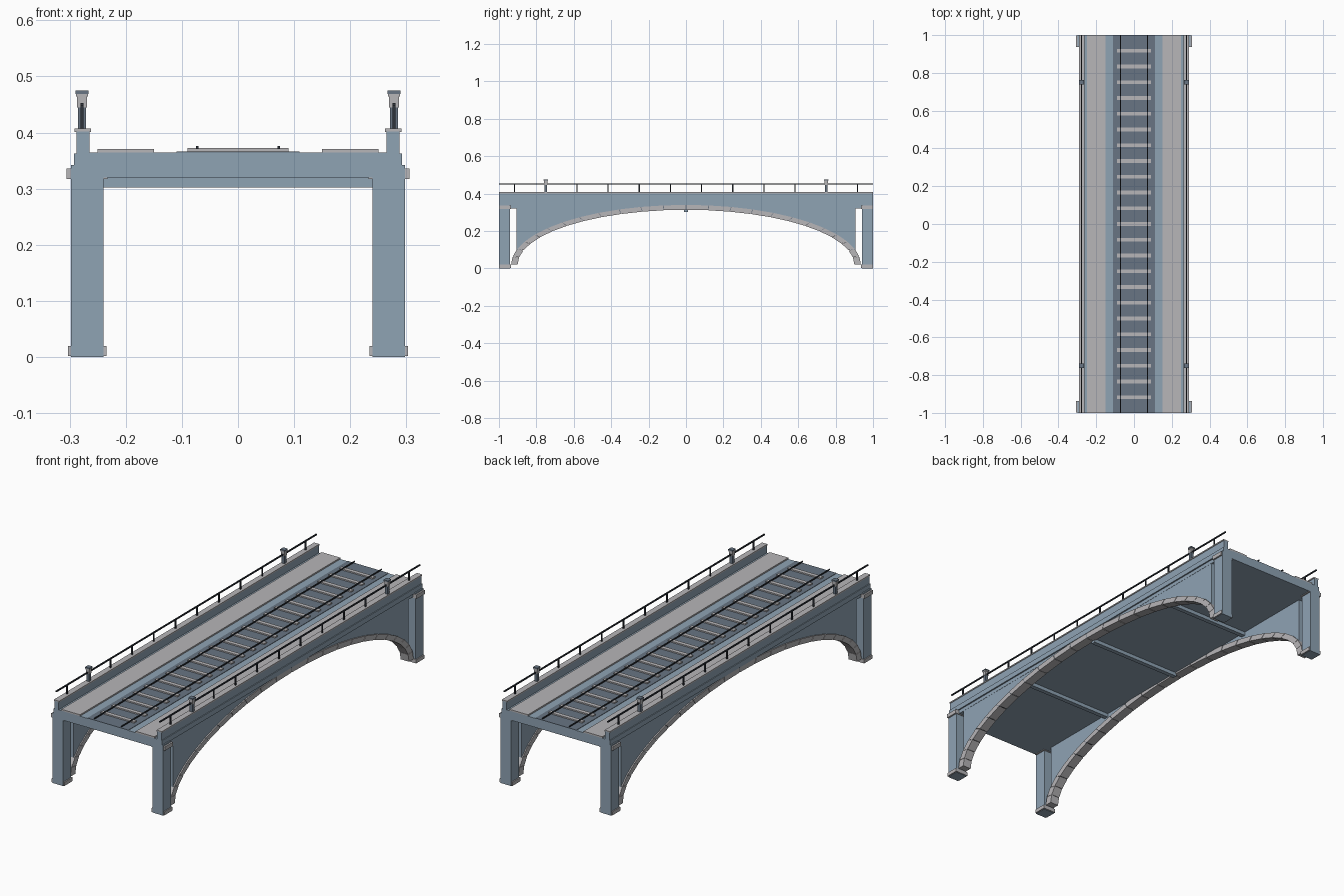
import bpy, bmesh, math

if "Cube" in bpy.data.objects:
    bpy.data.objects.remove(bpy.data.objects["Cube"])


def make_mat(name, rgb):
    m = bpy.data.materials.new(name)
    m.diffuse_color = (*rgb, 1)
    m.use_nodes = True
    m.node_tree.nodes["Principled BSDF"].inputs["Base Color"].default_value = m.diffuse_color
    return m


BLUE = make_mat("blue_stone", (0.275, 0.366, 0.456))
PALE = make_mat("pale_stone", (0.474, 0.465, 0.479))
SLATE = make_mat("slate_ballast", (0.138, 0.178, 0.227))
IRON = make_mat("dark_iron", (0.028, 0.034, 0.044))


def finish(bm, name, mat):
    bmesh.ops.recalc_face_normals(bm, faces=bm.faces)
    me = bpy.data.meshes.new(name)
    bm.to_mesh(me)
    bm.free()
    me.materials.append(mat)
    ob = bpy.data.objects.new(name, me)
    bpy.context.collection.objects.link(ob)
    return ob


def add_box(bm, x, y, z):
    vs = bmesh.ops.create_cube(bm, size=1)["verts"]
    for v in vs:
        for i, (a, b) in enumerate((x, y, z)):
            v.co[i] = a if v.co[i] < 0 else b


def boxes(name, mat, items):
    bm = bmesh.new()
    for it in items:
        add_box(bm, *it)
    return finish(bm, name, mat)


def add_prism(bm, pts, x0, x1):
    """Extrude a (y, z) outline from x0 to x1."""
    f = bm.faces.new([bm.verts.new((x0, y, z)) for y, z in pts])
    ext = bmesh.ops.extrude_face_region(bm, geom=[f])["geom"]
    for v in ext:
        if isinstance(v, bmesh.types.BMVert):
            v.co.x = x1


def both(a, b):
    """An x range and its mirror."""
    return [(a, b), (-b, -a)]


def ends(a, b):
    return [(a, b), (-b, -a)]


def mid(c, w):
    return (c - w / 2, c + w / 2)


FULL = (-1, 1)

# Deck slab, edge bands and cross beams
boxes("deck_slab", BLUE, [((-0.285, 0.285), FULL, (0.32, 0.364))])
boxes("edge_band", BLUE, [(x, FULL, (0.338, 0.363)) for x in both(0.25, 0.292)])
boxes("cross_beams", BLUE,
      [((-0.25, 0.25), mid(y, 0.022), (0.302, 0.321)) for y in (-0.5, 0, 0.5)])

# Parapets with coping
boxes("parapet", BLUE, [(x, FULL, (0.36, 0.402)) for x in both(0.265, 0.288)])
boxes("parapet_coping", PALE, [(x, FULL, (0.401, 0.407)) for x in both(0.262, 0.291)])

# Footpaths, ballast bed, sleepers and rails
boxes("footpath", PALE, [(x, FULL, (0.36, 0.371)) for x in both(0.15, 0.25)])
boxes("track_bed", SLATE, [((-0.11, 0.11), FULL, (0.36, 0.366))])
boxes("sleepers", PALE,
      [((-0.09, 0.09), mid(i / 12, 0.02), (0.365, 0.372)) for i in range(-11, 12)])
boxes("rails", IRON, [(x, FULL, (0.371, 0.376)) for x in both(0.07, 0.075)])

# Corner piers with capitals and plinths
corners = [(sx, sy) for sx in (0, 1) for sy in (0, 1)]


def pier_part(name, mat, xr, yr, zr):
    boxes(name, mat, [(both(*xr)[i], ends(*yr)[j], zr) for i, j in corners])


pier_part("pier", BLUE, (0.24, 0.298), (0.94, 1.0), (0, 0.342))
pier_part("pier_capital", PALE, (0.233, 0.306), (0.936, 0.999), (0.317, 0.336))
pier_part("pier_plinth", PALE, (0.234, 0.303), (0.936, 0.999), (0.002, 0.02))

# Arch curves: inner and outer ellipse
BASE = 0.02


def inner(t):
    return (0.90 * math.cos(t), BASE + 0.293 * math.sin(t))


def outer(t):
    return (0.935 * math.cos(t), BASE + 0.319 * math.sin(t))


# Spandrel walls above the arches
bm = bmesh.new()
t_end = math.acos(0.905 / 0.925)
curve = []
for i in range(49):
    t = t_end + (math.pi - 2 * t_end) * i / 48
    curve.append((0.925 * math.cos(t), BASE + 0.307 * math.sin(t)))
for x0, x1 in both(0.25, 0.284):
    add_prism(bm, [(-0.905, 0.345), (0.905, 0.345)] + curve, x0, x1)
finish(bm, "spandrel_wall", BLUE)

# Arch ring of separate stones with narrow joints
bm = bmesh.new()
N = 24
step = math.pi / N
for i in range(N):
    a, b = i * step + 0.002, (i + 1) * step - 0.002
    pts = [inner(a), outer(a), outer(b), inner(b)]
    for x0, x1 in both(0.245, 0.29):
        add_prism(bm, pts, x0, x1)
finish(bm, "arch_stones", PALE)

# Dark mortar filling the joints
bm = bmesh.new()
for i in range(1, N):
    a, b = i * step - 0.003, i * step + 0.003
    for x0, x1 in both(0.247, 0.288):
        add_prism(bm, [(p[0], p[1] + dz) for p, dz in
                       ((inner(a), 0.002), (outer(a), -0.001),
                        (outer(b), -0.001), (inner(b), 0.002))], x0, x1)
finish(bm, "arch_joints", SLATE)

# Handrails and their posts
boxes("handrail", IRON, [(x, FULL, (0.447, 0.453)) for x in both(0.275, 0.281)])
post_y = [s * (1 + 2 * k) / 12 for k in (0, 1, 2, 3, 5) for s in (-1, 1)]
boxes("handrail_posts", IRON,
      [(x, mid(y, 0.006), (0.405, 0.45)) for x in both(0.275, 0.281) for y in post_y])


# Pedestals along the parapets
def pedestal_part(name, mat, w, z):
    boxes(name, mat, [(mid(sx * 0.278, w), mid(sy * 0.75, w), z)
                      for sx in (-1, 1) for sy in (-1, 1)])


pedestal_part("pedestal_shaft", SLATE, 0.015, (0.405, 0.446))
pedestal_part("pedestal_block", PALE, 0.018, (0.445, 0.466))
pedestal_part("pedestal_neck", PALE, 0.021, (0.464, 0.470))
pedestal_part("pedestal_cap", SLATE, 0.024, (0.469, 0.475))
